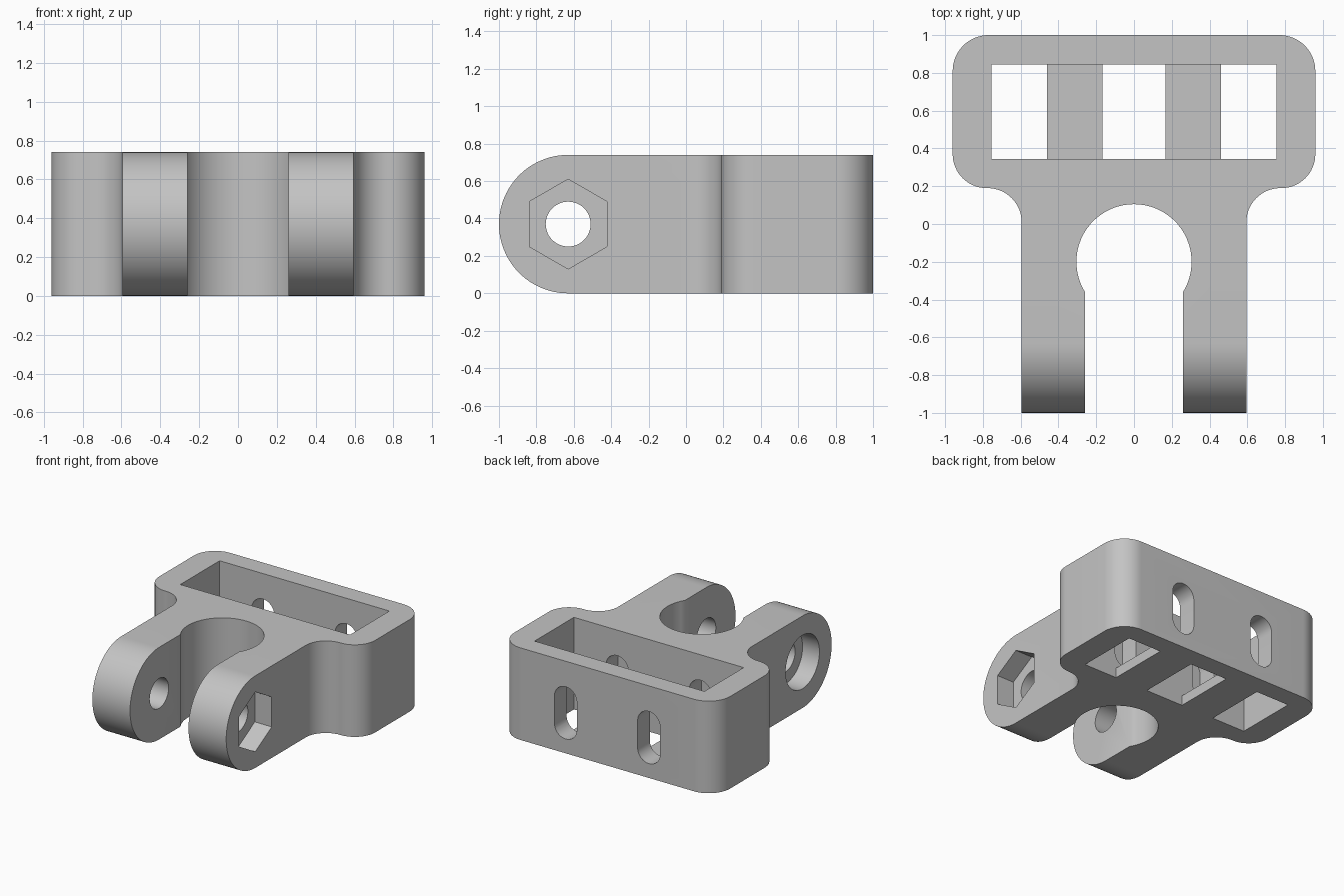
import bpy, bmesh
from math import sin, cos, pi, radians, sqrt, asin
from mathutils import Vector

cube = bpy.data.objects.get("Cube")
if cube:
    bpy.data.objects.remove(cube, do_unlink=True)

HEIGHT = 0.74
MID = HEIGHT / 2
PIN_Y = -0.63

grey = bpy.data.materials.new("light_grey")
grey.use_nodes = True
colour = (0.55, 0.55, 0.55, 1)
grey.diffuse_color = colour
grey.node_tree.nodes["Principled BSDF"].inputs["Base Color"].default_value = colour


def arc(cx, cy, r, start, end, steps=16):
    """Points on an arc, angles in degrees."""
    angles = [radians(start + (end - start) * i / steps) for i in range(steps + 1)]
    return [(cx + r * cos(a), cy + r * sin(a)) for a in angles]


def prism(name, points, axis, low, high):
    """Extrude a closed 2D profile along one axis."""
    place = {"x": lambda a, b, d: (d, a, b),
             "y": lambda a, b, d: (a, d, b),
             "z": lambda a, b, d: (a, b, d)}[axis]
    bm = bmesh.new()
    face = bm.faces.new([bm.verts.new(place(a, b, low)) for a, b in points])
    moved = bmesh.ops.extrude_face_region(bm, geom=[face])["geom"]
    shift = Vector(place(0, 0, high - low))
    bmesh.ops.translate(bm, vec=shift, verts=[v for v in moved if isinstance(v, bmesh.types.BMVert)])
    bmesh.ops.recalc_face_normals(bm, faces=bm.faces)
    mesh = bpy.data.meshes.new(name)
    bm.to_mesh(mesh)
    bm.free()
    mesh.materials.append(grey)
    obj = bpy.data.objects.new(name, mesh)
    bpy.context.collection.objects.link(obj)
    return obj


def rect(x0, x1, y0, y1):
    return [(x0, y0), (x1, y0), (x1, y1), (x0, y1)]


def circle(cx, cy, r, sides=48, turn=0):
    return arc(cx, cy, r, turn, turn + 360, sides)[:-1]


# Plan outline: arms, concave fillets, rounded box, round socket between the arms
SLOT, ARM, BORE_R, BORE_Y = 0.26, 0.595, 0.305, -0.2
throat = asin(sqrt(BORE_R ** 2 - SLOT ** 2) / BORE_R) * 180 / pi
half = [(SLOT, -1), (ARM, -1)]
half += arc(ARM + 0.18, 0.01, 0.18, 180, 90)
half += arc(0.78, 0.37, 0.18, -90, 0)
half += arc(0.77, 0.81, 0.19, 0, 90)
socket = arc(0, BORE_Y, BORE_R, 180 + throat, -throat, 40)
outline = half + [(-x, y) for x, y in reversed(half)] + socket
body = prism("clevis_bracket", outline, "z", 0, HEIGHT)

# Side silhouette that rounds the arm tips
side = arc(PIN_Y, MID, MID, 270, 90, 48) + [(1.2, HEIGHT), (1.2, 0)]
tip_rounding = prism("arm_tip_rounding", side, "x", -1.2, 1.2)

cutters = []


def cut(name, points, axis, low, high):
    cutters.append(prism(name, points, axis, low, high))


# Open box with a thin floor pierced by three windows
cut("box_pocket", rect(-0.755, 0.755, 0.345, 0.845), "z", 0.08, 1)
for x0, x1 in ((-0.755, -0.46), (-0.167, 0.167), (0.46, 0.755)):
    cut("floor_window", rect(x0, x1, 0.345, 0.845), "z", -0.2, 0.2)

# Upright slots through the back wall and into the block
for x in (-0.37, 0.37):
    slot = arc(x, 0.435, 0.1, 0, 180) + arc(x, 0.215, 0.1, 180, 360)
    cut("strap_slot", slot, "y", 0.19, 1.2)

# Pin hole, hexagonal nut recess and round head recess
cut("pin_hole", circle(PIN_Y, MID, 0.12), "x", -1.1, 1.1)
cut("nut_recess", circle(PIN_Y, MID, 0.24, 6, 30), "x", ARM - 0.15, 1.1)
cut("head_recess", circle(PIN_Y, MID, 0.215), "x", -1.1, -ARM + 0.15)

# Apply the cuts
for tool, operation in [(tip_rounding, "INTERSECT")] + [(c, "DIFFERENCE") for c in cutters]:
    tool.hide_render = True
    mod = body.modifiers.new(tool.name, "BOOLEAN")
    mod.operation = operation
    mod.solver = "EXACT"
    mod.object = tool
final = bpy.data.meshes.new_from_object(body.evaluated_get(bpy.context.evaluated_depsgraph_get()))
body.modifiers.clear()
body.data = final
for tool in [tip_rounding] + cutters:
    bpy.data.objects.remove(tool, do_unlink=True)

# Smooth curved walls, keep edges crisp
bpy.ops.object.select_all(action="DESELECT")
body.select_set(True)
bpy.context.view_layer.objects.active = body
bpy.ops.object.shade_smooth_by_angle(angle=radians(30))
